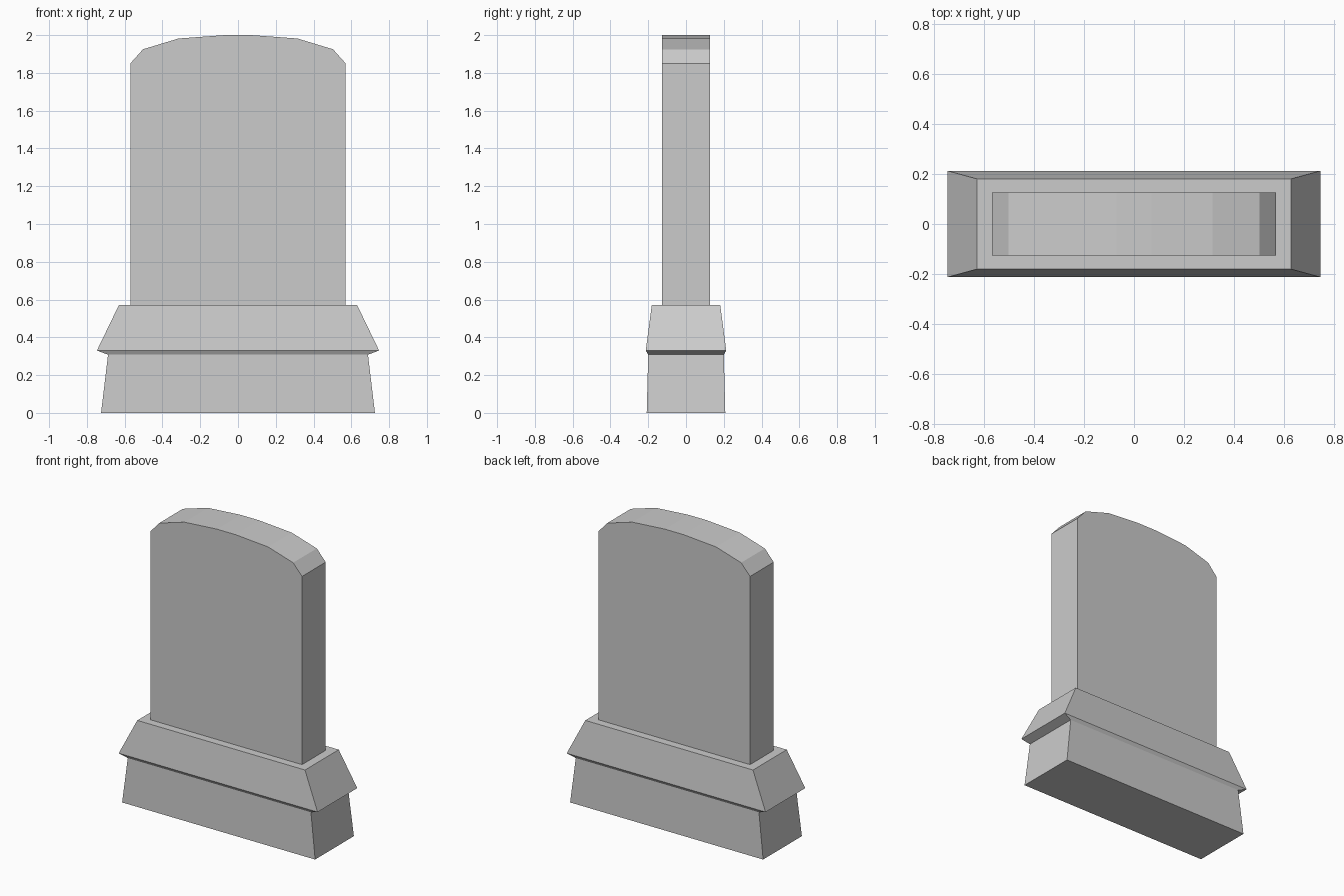
import bpy
import bmesh

cube = bpy.data.objects.get("Cube")
if cube:
    bpy.data.objects.remove(cube, do_unlink=True)

# Single stone colour
stone = bpy.data.materials.new("grey_stone")
stone.use_nodes = True
colour = (0.6, 0.6, 0.6, 1)
stone.diffuse_color = colour
stone.node_tree.nodes["Principled BSDF"].inputs["Base Color"].default_value = colour


def loft(name, sections):
    """Join matching cross-sections into a closed solid with capped ends."""
    bm = bmesh.new()
    loops = [[bm.verts.new(p) for p in section] for section in sections]
    count = len(loops[0])
    for a, b in zip(loops, loops[1:]):
        for i in range(count):
            j = (i + 1) % count
            bm.faces.new((a[i], a[j], b[j], b[i]))
    bm.faces.new(loops[0][::-1])
    bm.faces.new(loops[-1])
    bmesh.ops.recalc_face_normals(bm, faces=bm.faces[:])
    mesh = bpy.data.meshes.new(name)
    bm.to_mesh(mesh)
    bm.free()
    mesh.materials.append(stone)
    obj = bpy.data.objects.new(name, mesh)
    bpy.context.collection.objects.link(obj)
    return obj


def rectangle(half_x, half_y, z):
    return [(-half_x, -half_y, z), (half_x, -half_y, z),
            (half_x, half_y, z), (-half_x, half_y, z)]


# Tapered plinth, undercut lip and sloping shoulder
loft("plinth", [rectangle(*ring) for ring in (
    (0.725, 0.208, 0), (0.688, 0.2, 0.308),
    (0.747, 0.213, 0.33), (0.63, 0.181, 0.572))])

# Upright slab with a faceted arched top, mirrored about the centre
half = [(0.57, 0.572), (0.57, 1.85), (0.503, 1.925), (0.315, 1.982), (0.07, 2.0)]
outline = half + [(-x, z) for x, z in reversed(half)]
loft("headstone_slab", [[(x, y, z) for x, z in outline] for y in (-0.127, 0.127)])
